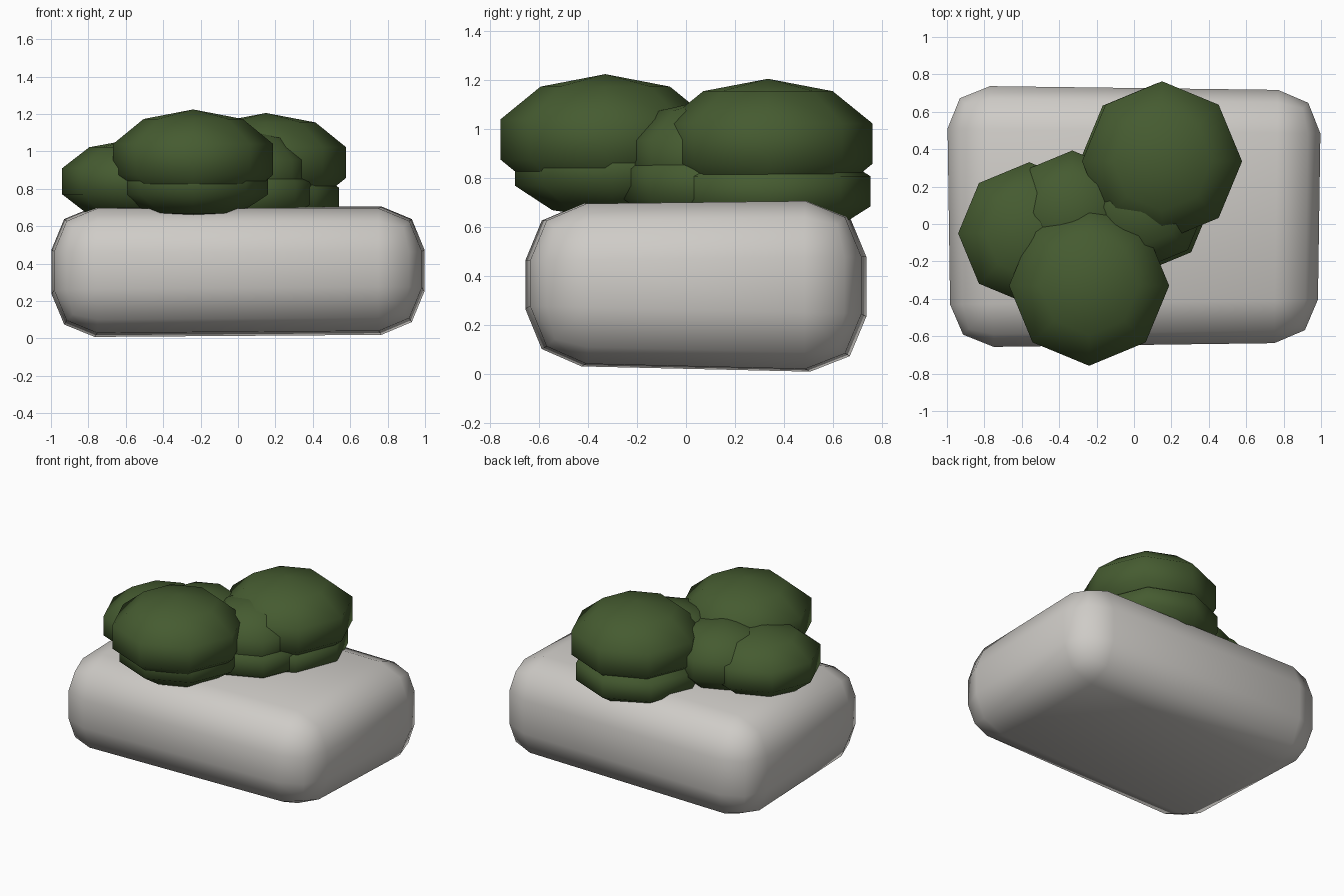
import bpy, bmesh
from mathutils import Matrix, Vector

cube = bpy.data.objects.get("Cube")
if cube:
    bpy.data.objects.remove(cube, do_unlink=True)


def make_material(name, color):
    mat = bpy.data.materials.new(name)
    mat.use_nodes = True
    mat.diffuse_color = color
    mat.node_tree.nodes["Principled BSDF"].inputs["Base Color"].default_value = color
    return mat


def add_object(name, bm, mat):
    mesh = bpy.data.meshes.new(name)
    bmesh.ops.recalc_face_normals(bm, faces=bm.faces)
    for face in bm.faces:
        face.smooth = True
    bm.to_mesh(mesh)
    bm.free()
    mesh.materials.append(mat)
    obj = bpy.data.objects.new(name, mesh)
    bpy.context.collection.objects.link(obj)
    return obj


stone = make_material("pale stone", (0.62, 0.60, 0.57, 1))
leaf = make_material("dark leaf green", (0.06, 0.105, 0.03, 1))

# Slightly skewed block with broad rounded edges
bm = bmesh.new()
bmesh.ops.create_cube(bm, size=2)
for v in bm.verts:
    sx, sy, sz = v.co
    v.co.x = sx * (0.99 + 0.01 * sy)
    v.co.y = 0.04 + sy * (0.687 - 0.013 * sx)
    v.co.z = (0.70 + 0.008 * sy) if sz > 0 else 0.024 - 0.016 * sy + 0.007 * sx
bmesh.ops.bevel(bm, geom=bm.edges[:], offset=0.23, segments=2,
                profile=0.5, affect='EDGES')
add_object("rock", bm, stone)

# Overlapping flattened clumps: centre, horizontal radius, half height
clumps = {
    "front_clump": ((-0.24, -0.33, 0.957), 0.45, 0.267),
    "front_clump_base": ((-0.24, -0.30, 0.83), 0.42, 0.20),
    "back_clump": ((0.15, 0.335, 0.94), 0.45, 0.265),
    "back_clump_base": ((0.125, 0.34, 0.745), 0.435, 0.20),
    "side_clump": ((-0.56, -0.05, 0.84), 0.40, 0.225),
    "inner_clump": ((-0.33, 0.06, 0.86), 0.35, 0.23),
    "middle_clump": ((0.06, 0.09, 0.88), 0.34, 0.24),
    "middle_clump_base": ((0.055, 0.10, 0.775), 0.373, 0.20),
}
for name, (centre, radius, height) in clumps.items():
    bm = bmesh.new()
    bmesh.ops.create_uvsphere(bm, u_segments=8, v_segments=5, radius=1)
    scale = Matrix.Diagonal((radius, radius, height, 1))
    bm.transform(Matrix.Translation(Vector(centre)) @ scale)
    add_object(name, bm, leaf)
